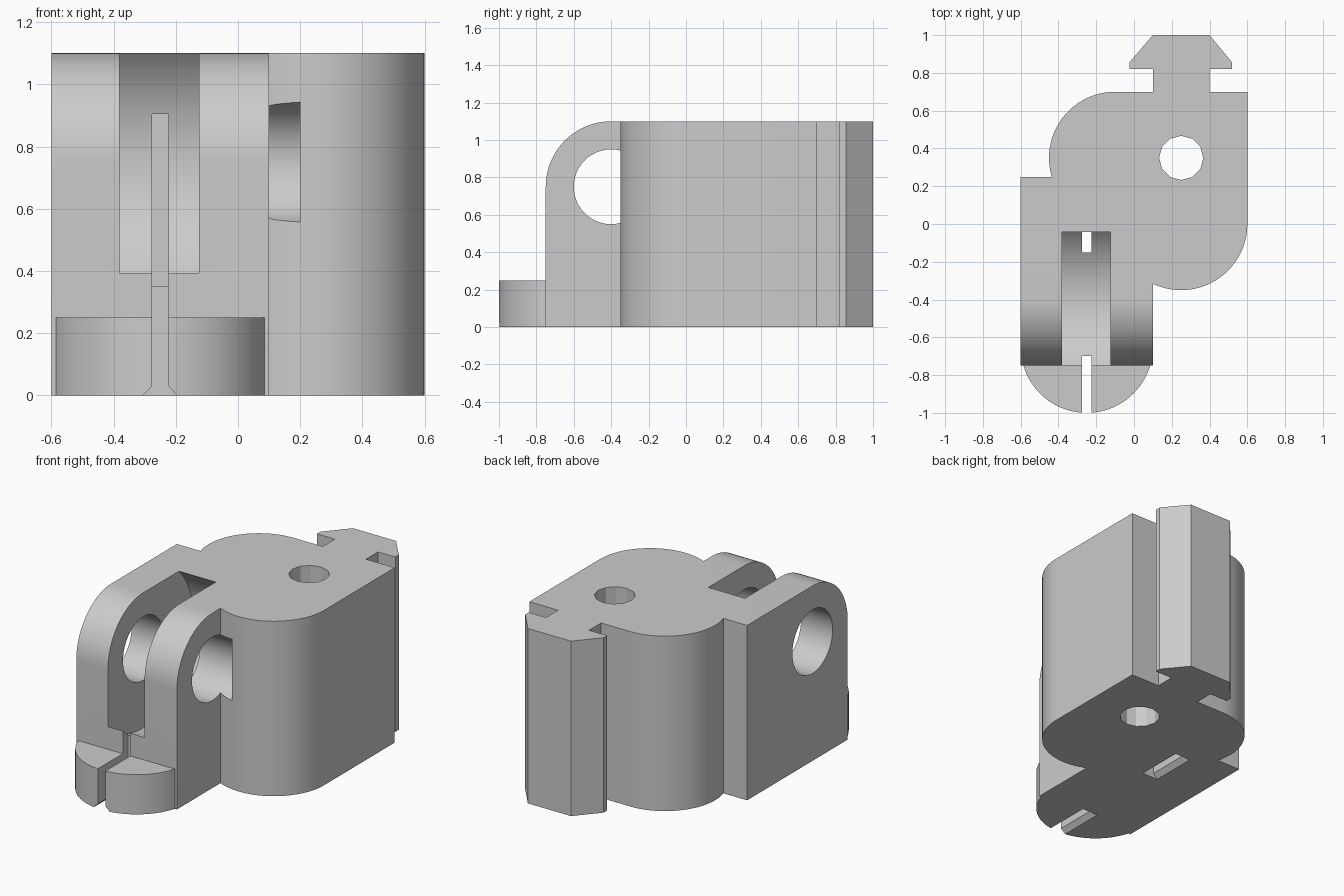
import bpy, bmesh, math
from mathutils import Matrix

if "Cube" in bpy.data.objects:
    bpy.data.objects.remove(bpy.data.objects["Cube"], do_unlink=True)

grey = bpy.data.materials.new("plain_grey")
grey.use_nodes = True
COLOUR = (0.6, 0.6, 0.6, 1)
grey.diffuse_color = COLOUR
grey.node_tree.nodes["Principled BSDF"].inputs["Base Color"].default_value = COLOUR

# Axis maps: a drawn profile (u, v) with depth w becomes world (x, y, z)
ALONG_Z = lambda u, v, w: (u, v, w)
ALONG_X = lambda u, v, w: (w, u, v)
ALONG_Y = lambda u, v, w: (u, w, v)


def arc(cx, cy, r, start, end, n):
    angles = [math.radians(start + (end - start) * i / n) for i in range(n + 1)]
    return [(cx + r * math.cos(a), cy + r * math.sin(a)) for a in angles]


def prism(name, profile, low, high, axis=ALONG_Z):
    bm = bmesh.new()
    ends = [[bm.verts.new(axis(u, v, w)) for u, v in profile] for w in (low, high)]
    for ring in ends:
        bm.faces.new(ring)
    n = len(profile)
    for i in range(n):
        j = (i + 1) % n
        bm.faces.new((ends[0][i], ends[0][j], ends[1][j], ends[1][i]))
    bmesh.ops.recalc_face_normals(bm, faces=bm.faces)
    mesh = bpy.data.meshes.new(name)
    bm.to_mesh(mesh)
    bm.free()
    mesh.materials.append(grey)
    obj = bpy.data.objects.new(name, mesh)
    bpy.context.collection.objects.link(obj)
    return obj


def rod(name, u, v, r, low, high, axis, sides):
    return prism(name, arc(u, v, r, 0, 360, sides)[:-1], low, high, axis)


def combine(target, tool, operation):
    mod = target.modifiers.new(tool.name, 'BOOLEAN')
    mod.operation, mod.solver, mod.object = operation, 'EXACT', tool
    bpy.context.view_layer.objects.active = target
    bpy.ops.object.modifier_apply(modifier=mod.name)
    bpy.data.objects.remove(tool, do_unlink=True)


HEIGHT = 1.1
PIVOT = (-0.4, 0.75)      # hinge axis in (y, z)
MID = -0.25               # hinge centre in x

# Hinge block with rounded upper front edge
hinge = [(-0.75, 0), (0.25, 0), (0.25, HEIGHT)] + arc(*PIVOT, 0.35, 90, 180, 24)
body = prism("hinge_body", hinge, -0.6, 0.1, ALONG_X)

# Main block with two rounded corners and the arrow-shaped back rail
main = arc(-0.1, 0.35, 0.35, 90, 200, 30) + arc(0.25, 0, 0.35, 235, 360, 34)
main += [(0.6, 0.7), (0.4, 0.7), (0.4, 0.82), (0.52, 0.82), (0.52, 0.855), (0.4, 1),
         (0.1, 1), (-0.025, 0.855), (-0.025, 0.82), (0.1, 0.82), (0.1, 0.7)]
combine(body, prism("main_block", main, 0, HEIGHT), 'UNION')

# Low rounded lip at the front
lip = arc(MID, -0.65, 0.35, 180, 360, 40)
combine(body, prism("front_lip", lip, 0, 0.25), 'UNION')

# Round clearance slot between the two prongs, pin hole and vertical hole
for cutter in (
    rod("prong_slot", *PIVOT, 0.5, -0.38, -0.125, ALONG_X, 96),
    rod("pin_hole", *PIVOT, 0.2, -0.8, 0.2, ALONG_X, 48),
    rod("vertical_hole", 0.25, 0.35, 0.117, -0.2, 1.3, ALONG_Z, 12),
):
    combine(body, cutter, 'DIFFERENCE')

# Narrow cord slits, flared at the bottom
for front, back, top in ((-1.1, -0.7, 0.6), (-0.15, 0.15, 0.905)):
    half = [(0.065, -0.01), (0.026, 0.03), (0.026, top)]
    flared = [(MID + u, v) for u, v in half] + [(MID - u, v) for u, v in reversed(half)]
    combine(body, prism("cord_slit", flared, front, back, ALONG_Y), 'DIFFERENCE')

# Smooth the curves, keep the edges crisp
bpy.ops.object.select_all(action='DESELECT')
body.select_set(True)
bpy.context.view_layer.objects.active = body
bpy.ops.object.shade_smooth_by_angle(angle=math.radians(25))
